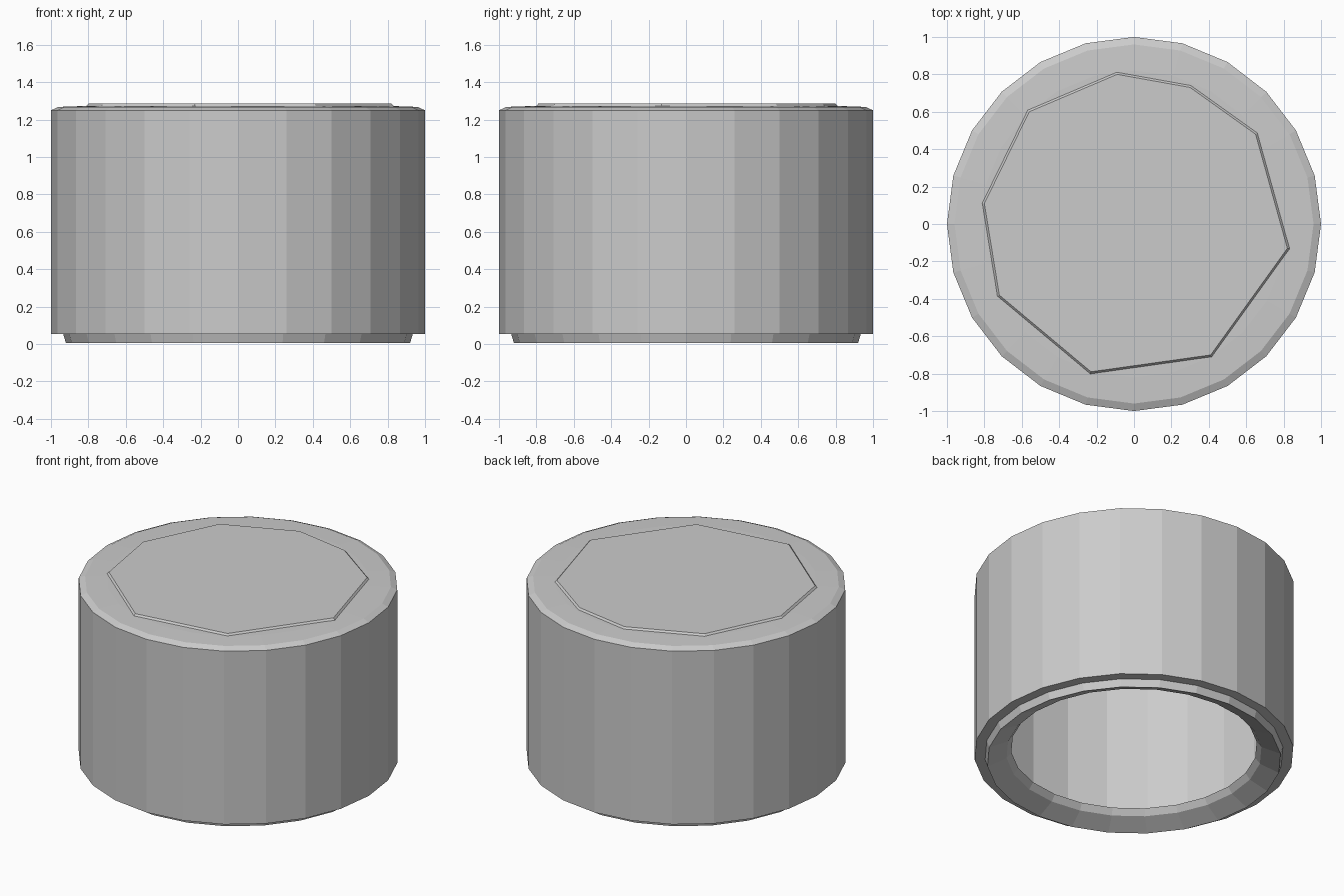
import bpy, bmesh
from math import cos, sin, tau

if "Cube" in bpy.data.objects:
    bpy.data.objects.remove(bpy.data.objects["Cube"])


def make_object(name, bm):
    bmesh.ops.recalc_face_normals(bm, faces=bm.faces)
    mesh = bpy.data.meshes.new(name)
    bm.to_mesh(mesh)
    bm.free()
    obj = bpy.data.objects.new(name, mesh)
    bpy.context.collection.objects.link(obj)
    return obj


def lathe(name, profile, sides):
    """Revolve (radius, z) points about z and cap both ends."""
    bm = bmesh.new()
    rings = [[bm.verts.new((r * cos(tau * i / sides), r * sin(tau * i / sides), z))
              for i in range(sides)] for r, z in profile]
    for a, b in zip(rings, rings[1:]):
        for i in range(sides):
            j = (i + 1) % sides
            bm.faces.new((a[i], a[j], b[j], b[i]))
    bm.faces.new(rings[0])
    bm.faces.new(rings[-1])
    return make_object(name, bm)


def prism(name, outline, z0, z1, taper):
    """Closed slab from an outline, narrowing slightly towards the top."""
    bm = bmesh.new()
    low = [bm.verts.new((x * taper, y * taper, z0)) for x, y in outline]
    high = [bm.verts.new((x, y, z1)) for x, y in outline]
    bm.faces.new(low)
    bm.faces.new(high)
    n = len(outline)
    for i in range(n):
        j = (i + 1) % n
        bm.faces.new((low[i], low[j], high[j], high[i]))
    return make_object(name, bm)


# Hollow shell: ceiling, inner wall, inturned bottom lip, outer wall, top bevel
lathe("cap_shell", [
    (0.95, 1.245), (0.98, 1.23), (0.98, 0.10), (0.77, 0.10),
    (0.80, 0.06), (0.92, 0.005), (0.935, 0.055),
    (1.0, 0.055), (1.0, 1.25),
    (0.96, 1.268), (0.82, 1.273)], 24)

# Slightly raised, uneven nine-sided top panel
prism("top_panel", [
    (0.82, -0.13), (0.65, 0.48), (0.30, 0.73), (-0.09, 0.80), (-0.56, 0.60),
    (-0.80, 0.11), (-0.72, -0.38), (-0.23, -0.79), (0.41, -0.70)],
    1.268, 1.285, 1.02)
